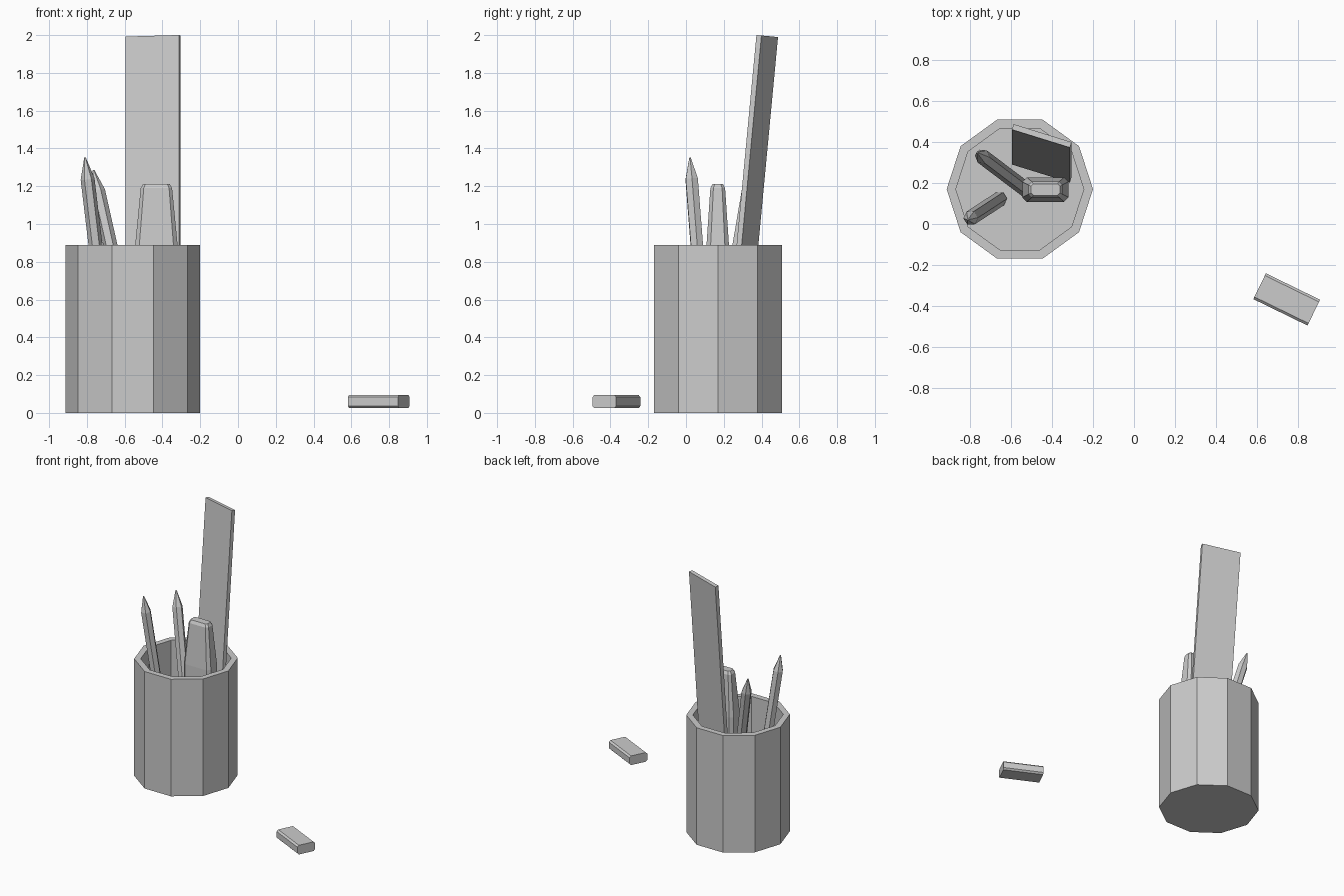
import bpy, bmesh
from math import cos, sin, pi, radians
from mathutils import Matrix, Vector

if "Cube" in bpy.data.objects:
    bpy.data.objects.remove(bpy.data.objects["Cube"])


def loft(name, rings, matrix):
    """Skin a list of (outline, z) rings and cap both ends."""
    bm = bmesh.new()
    loops = [[bm.verts.new((x, y, z)) for x, y in outline] for outline, z in rings]
    n = len(loops[0])
    for a, b in zip(loops, loops[1:]):
        for i in range(n):
            j = (i + 1) % n
            bm.faces.new((a[i], a[j], b[j], b[i]))
    bm.faces.new(loops[0][::-1])
    bm.faces.new(loops[-1])
    bmesh.ops.recalc_face_normals(bm, faces=bm.faces)
    mesh = bpy.data.meshes.new(name)
    bm.to_mesh(mesh)
    bm.free()
    obj = bpy.data.objects.new(name, mesh)
    obj.matrix_world = matrix
    bpy.context.collection.objects.link(obj)
    return obj


def ngon(n, r):
    return [(r * cos(2 * pi * i / n), r * sin(2 * pi * i / n)) for i in range(n)]


def chamfered(hw, hd, c):
    """Rectangle outline with cut corners."""
    return [(hw, -hd + c), (hw, hd - c), (hw - c, hd), (-hw + c, hd),
            (-hw, hd - c), (-hw, -hd + c), (-hw + c, -hd), (hw - c, -hd)]


def move(x, y, z):
    return Matrix.Translation((x, y, z))


# Ten-sided hollow cup
loft("cup", [(ngon(10, 0.357), 0), (ngon(10, 0.357), 0.89),
             (ngon(10, 0.312), 0.89), (ngon(10, 0.312), 0.045)],
     move(-0.557, 0.17, 0))


# Hexagonal pencils leaning outward
def pencil(name, foot, tip):
    foot, tip = Vector(foot), Vector(tip)
    axis = tip - foot
    length = axis.length
    loft(name, [(ngon(6, 0.037), 0), (ngon(6, 0.037), length - 0.115),
                (ngon(6, 0.004), length)],
         Matrix.Translation(foot) @ axis.to_track_quat('Z', 'Y').to_matrix().to_4x4())


pencil("front_pencil", (-0.655, 0.122, 0.06), (-0.81, 0.021, 1.352))
pencil("back_pencil", (-0.49, 0.14, 0.06), (-0.765, 0.348, 1.286))

# Upright marker with a tapered end
loft("marker", [(chamfered(0.113, 0.06, 0.022), 0.05),
                (chamfered(0.113, 0.06, 0.022), 0.88),
                (chamfered(0.083, 0.039, 0.016), 1.19),
                (chamfered(0.07, 0.028, 0.012), 1.212)],
     move(-0.432, 0.168, 0))

# Ruler leaning on the back rim
flat = [(0.148, -0.014), (0.148, 0.014), (-0.148, 0.014), (-0.148, -0.014)]
loft("ruler", [(flat, -1.81), (flat, 0)],
     move(-0.45, 0.43, 1.995) @ Matrix.Rotation(radians(-5.4), 4, 'X')
     @ Matrix.Rotation(radians(-17.3), 4, 'Z'))

# Eraser lying on the desk, chamfered along its length
section = chamfered(0.035, 0.07, 0.012)
loft("eraser", [(section, -0.147), (section, 0.147)],
     move(0.745, -0.368, 0.06) @ Matrix.Rotation(radians(-26), 4, 'Z')
     @ Matrix.Rotation(radians(90), 4, 'Y'))
